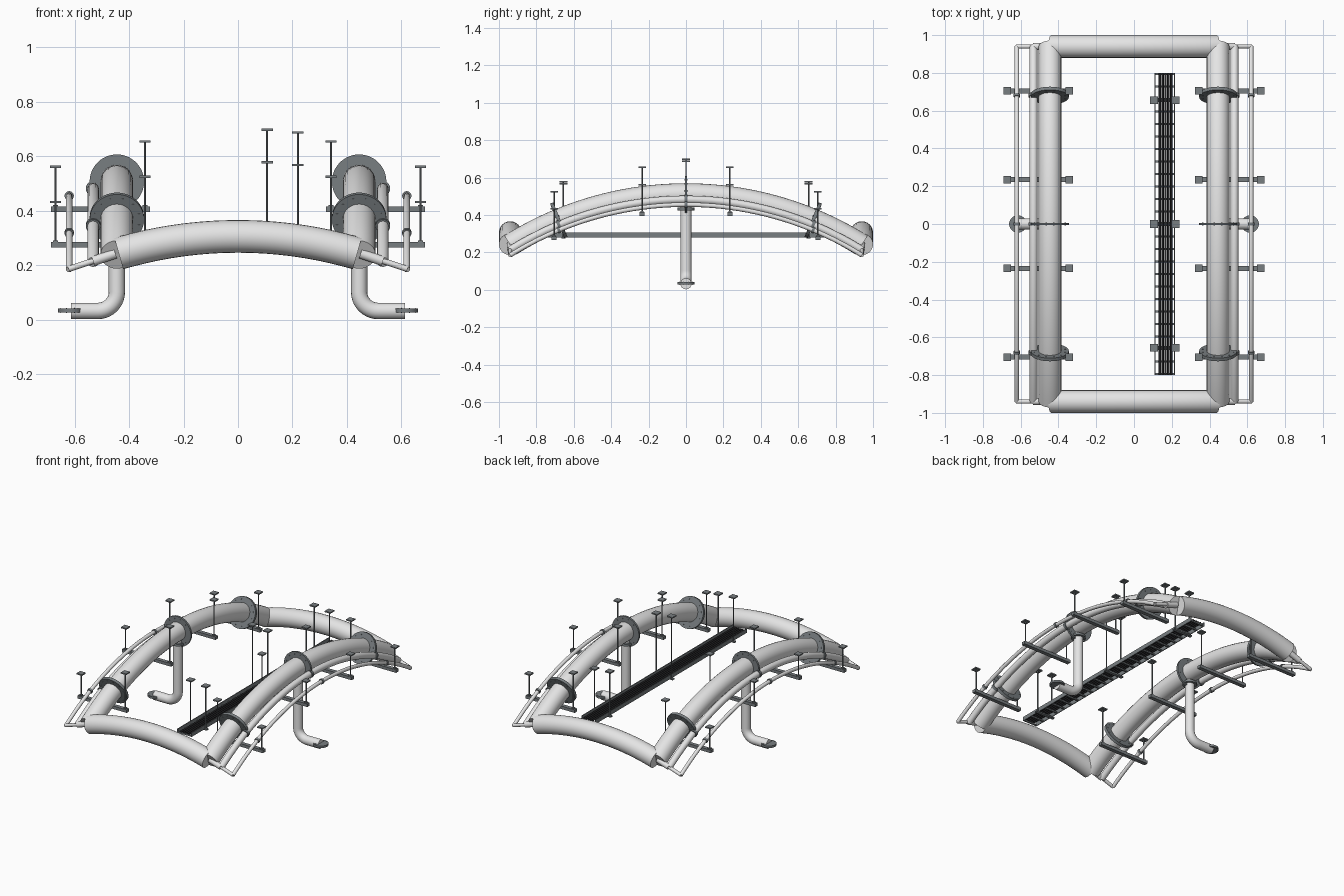
import bpy, bmesh, math
from mathutils import Vector

if "Cube" in bpy.data.objects:
    bpy.data.objects.remove(bpy.data.objects["Cube"])


def material(name, rgb):
    m = bpy.data.materials.new(name)
    m.diffuse_color = (*rgb, 1)
    m.use_nodes = True
    m.node_tree.nodes["Principled BSDF"].inputs["Base Color"].default_value = m.diffuse_color
    return m


PIPE = material("light_grey_pipe", (0.78, 0.78, 0.78))
STEEL = material("slate_steel", (0.19, 0.21, 0.22))
BLACK = material("black_cable", (0.02, 0.02, 0.022))


def activate(ob):
    bpy.ops.object.select_all(action='DESELECT')
    ob.select_set(True)
    bpy.context.view_layer.objects.active = ob


def pipe(name, pts, r, mat=PIPE, res=6):
    """Round pipe swept along a list of points."""
    cu = bpy.data.curves.new(name, 'CURVE')
    cu.dimensions = '3D'
    cu.bevel_depth = r
    cu.bevel_resolution = res
    cu.use_fill_caps = True
    sp = cu.splines.new('POLY')
    sp.points.add(len(pts) - 1)
    for p, c in zip(sp.points, pts):
        p.co = (*c, 1)
    ob = bpy.data.objects.new(name, cu)
    bpy.context.collection.objects.link(ob)
    cu.materials.append(mat)
    activate(ob)
    bpy.ops.object.convert(target='MESH')
    bpy.ops.object.shade_smooth_by_angle(angle=math.radians(40))
    return ob


def finish(name, bm, mat=STEEL):
    me = bpy.data.meshes.new(name)
    bm.to_mesh(me)
    bm.free()
    me.materials.append(mat)
    ob = bpy.data.objects.new(name, me)
    bpy.context.collection.objects.link(ob)
    activate(ob)
    bpy.ops.object.shade_smooth_by_angle(angle=math.radians(40))
    return ob


def add_box(bm, c, size):
    for v in bmesh.ops.create_cube(bm, size=1)['verts']:
        v.co = Vector(c) + Vector(a * b for a, b in zip(v.co, size))


def add_cyl(bm, c, axis, r, depth, seg=32):
    q = Vector((0, 0, 1)).rotation_difference(Vector(axis))
    geo = bmesh.ops.create_cone(bm, cap_ends=True, segments=seg, radius1=r,
                                radius2=r, depth=depth)
    for v in geo['verts']:
        v.co = q @ v.co + Vector(c)


def flange(name, c, axis, r, thick, bolts=0):
    """Bolted disc around a pipe."""
    bm = bmesh.new()
    ax = Vector(axis).normalized()
    q = Vector((0, 0, 1)).rotation_difference(ax)
    add_cyl(bm, c, ax, r, thick, 48)
    for i in range(bolts):
        a = 2 * math.pi * (i + 0.5) / bolts
        off = q @ Vector((math.cos(a), math.sin(a), 0)) * r * 0.84
        add_cyl(bm, Vector(c) + off, ax, r * 0.035, thick * 1.25, 6)
    return finish(name, bm)


# Arched roof line followed by the long pipes
R = 1.77


def arch(y, top):
    return top - (R - math.sqrt(R * R - y * y))


def run(x, top, half=0.94, n=40):
    ys = [-half + 2 * half * i / n for i in range(n + 1)]
    return [(x, y, arch(y, top)) for y in ys]


for s, side in ((-1, "left"), (1, "right")):
    # Three parallel arched pipes
    pipe(side + "_main_pipe", run(s * 0.445, 0.509), 0.06, res=10)
    pipe(side + "_branch_pipe", run(s * 0.532, 0.482, 0.94), 0.021)
    pipe(side + "_small_pipe", run(s * 0.62, 0.455), 0.012)

    # Links from the outer pipes to the main pipe at each end
    for e in (-1, 1):
        y = e * 0.94
        pipe(side + "_small_link", [(s * 0.622, y, 0.186), (s * 0.45, y, 0.243)], 0.011)
        pipe(side + "_branch_link", [(s * 0.532, y, 0.215), (s * 0.45, y, 0.243)], 0.018)

    # Joints along the three pipes
    for y in (-0.68, 0, 0.68):
        axis = (0, math.sqrt(R * R - y * y), -y)
        flange(side + "_main_flange", (s * 0.445, y, arch(y, 0.507)), axis, 0.1,
               0.018 if y else 0.013, 12)
        flange(side + "_branch_collar", (s * 0.532, y, arch(y, 0.482)), axis, 0.027, 0.016)
        flange(side + "_small_collar", (s * 0.62, y, arch(y, 0.455)), axis, 0.017, 0.014)

    # Drop pipe with an elbow turning outwards
    bend = [(s * (0.515 - 0.07 * math.cos(a)), 0, 0.102 - 0.07 * math.sin(a))
            for a in [math.pi / 2 * i / 10 for i in range(11)]]
    pipe(side + "_drop_pipe", [(s * 0.445, 0, 0.48)] + bend + [(s * 0.614, 0, 0.032)], 0.03)
    flange(side + "_drop_top_flange", (s * 0.445, 0, 0.432), (0, 0, 1), 0.045, 0.014, 8)
    flange(side + "_drop_end_flange", (s * 0.615, 0, 0.034), (0, 0, 1), 0.046, 0.014, 8)

    # Trapeze hangers: cross beam, two rods and ceiling plates
    for y, zb in ((-0.705, 0.275), (-0.235, 0.405), (0.235, 0.405), (0.705, 0.275)):
        bm = bmesh.new()
        add_box(bm, (s * 0.505, y, zb), (0.365, 0.026, 0.02))
        for x, up in ((0.67, 0.157), (0.342, 0.25)):
            add_cyl(bm, (s * x, y, zb + up / 2), (0, 0, 1), 0.004, up, 8)
            add_box(bm, (s * x, y, zb + up), (0.04, 0.04, 0.008))
            add_box(bm, (s * x, y, zb + 0.012), (0.018, 0.018, 0.008))
        finish(side + "_hanger", bm)

# Arched cross pipes at the front and back
R2 = 1.555
for e, end in ((-1, "front"), (1, "back")):
    pts = []
    for i in range(33):
        x = -0.438 + 0.876 * i / 32
        pts.append((x, e * 0.94, 0.306 - R2 + math.sqrt(R2 * R2 - x * x)))
    pipe(end + "_cross_pipe", pts, 0.06, res=10)

# Ladder tray: side rails and rungs
bm = bmesh.new()
for x in (0.112, 0.214):
    add_box(bm, (x, 0, 0.293), (0.005, 1.6, 0.027))
for i in range(25):
    add_box(bm, (0.163, -0.795 + 1.59 * i / 24, 0.284), (0.1, 0.01, 0.008))
finish("cable_tray", bm)

# Cables lying in the tray
for x in (0.137, 0.152, 0.167, 0.182, 0.197):
    pipe("tray_cable", [(x, -0.798, 0.294), (x, 0.798, 0.294)], 0.006, BLACK, 3)

# Tray hangers
for y, top in ((-0.655, 0.578), (0, 0.698), (0.655, 0.578)):
    bm = bmesh.new()
    add_box(bm, (0.163, y, 0.278), (0.14, 0.02, 0.008))
    for x, dz in ((0.107, 0), (0.22, -0.01)):
        z = top + dz
        add_cyl(bm, (x, y, (z + 0.275) / 2), (0, 0, 1), 0.004, z - 0.275, 8)
        add_box(bm, (x, y, z), (0.042, 0.042, 0.008))
    finish("tray_hanger", bm)
